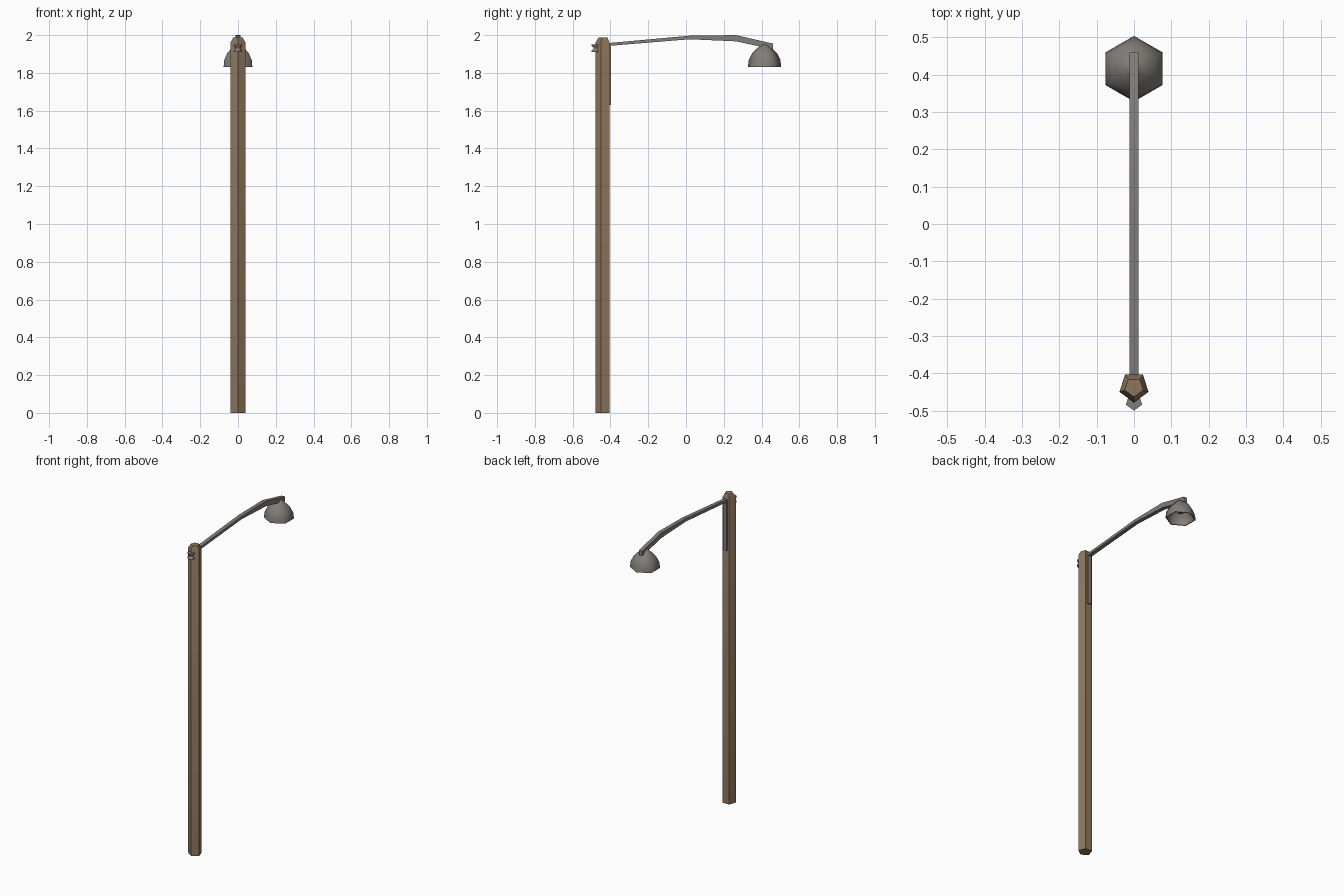
import bpy, bmesh, math

if "Cube" in bpy.data.objects:
    bpy.data.objects.remove(bpy.data.objects["Cube"])


def material(name, rgb):
    m = bpy.data.materials.new(name)
    m.diffuse_color = (*rgb, 1)
    m.use_nodes = True
    m.node_tree.nodes["Principled BSDF"].inputs["Base Color"].default_value = m.diffuse_color
    return m


WOOD = material("brown wood", (0.27, 0.185, 0.11))
METAL = material("grey metal", (0.225, 0.21, 0.19))


def finish(name, bm, mat):
    bmesh.ops.recalc_face_normals(bm, faces=bm.faces)
    me = bpy.data.meshes.new(name)
    bm.to_mesh(me)
    bm.free()
    me.materials.append(mat)
    me.shade_smooth()
    me.set_sharp_from_angle(angle=math.radians(61))
    ob = bpy.data.objects.new(name, me)
    bpy.context.collection.objects.link(ob)
    return ob


def lathe(name, profile, sides, y, mat, closed=False):
    """Stack of regular polygons (radius, z), one corner pointing to -y."""
    bm = bmesh.new()
    rings = []
    for r, z in profile:
        ring = []
        for i in range(sides):
            a = -math.pi / 2 + 2 * math.pi * i / sides
            ring.append(bm.verts.new((r * math.cos(a), y + r * math.sin(a), z)))
        rings.append(ring)
    pairs = list(zip(rings, rings[1:]))
    if closed:
        pairs.append((rings[-1], rings[0]))
    else:
        bm.faces.new(rings[0])
        bm.faces.new(rings[-1])
    for a, b in pairs:
        for i in range(sides):
            j = (i + 1) % sides
            bm.faces.new((a[i], a[j], b[j], b[i]))
    return finish(name, bm, mat)


def strip(name, sections, half, mat):
    """Bar in the yz plane: sections of (y_top, z_top, y_low, z_low)."""
    bm = bmesh.new()
    rings = [[bm.verts.new(c) for c in ((-half, yt, zt), (half, yt, zt),
                                        (half, yl, zl), (-half, yl, zl))]
             for yt, zt, yl, zl in sections]
    bm.faces.new(rings[0])
    bm.faces.new(rings[-1])
    for a, b in zip(rings, rings[1:]):
        for i in range(4):
            j = (i + 1) % 4
            bm.faces.new((a[i], a[j], b[j], b[i]))
    return finish(name, bm, mat)


# five-sided wooden pole with chamfered top
lathe("pole", [(0.041, 0), (0.041, 1.962), (0.026, 1.987)], 5, -0.437, WOOD)

# spool insulator on the front of the pole
lathe("insulator", [(0.023, 1.911), (0.023, 1.919), (0.014, 1.925),
                    (0.014, 1.936), (0.023, 1.942), (0.023, 1.95)],
      5, -0.477, METAL)

# curved arm reaching to the lamp
strip("arm", [(-0.41, 1.958, -0.41, 1.943), (0.02, 1.997, 0.02, 1.978),
              (0.265, 2.0, 0.265, 1.967), (0.46, 1.955, 0.46, 1.925)],
      0.0125, METAL)

# flat conduit running down the back of the pole
strip("conduit", [(-0.41, 1.95, -0.396, 1.95), (-0.41, 1.63, -0.396, 1.63)],
      0.0125, METAL)

# six-sided hollow lamp shade
lathe("lamp_shade", [(0.088, 1.832), (0.084, 1.868), (0.066, 1.904),
                     (0.042, 1.928), (0.018, 1.949), (0.010, 1.952),
                     (0.010, 1.935), (0.036, 1.918), (0.060, 1.895),
                     (0.078, 1.864), (0.082, 1.832)],
      6, 0.416, METAL, closed=True)

# mounting neck and socket inside the shade
lathe("lamp_neck", [(0.012, 1.925), (0.014, 1.956)], 6, 0.416, METAL)
lathe("lamp_socket", [(0.018, 1.872), (0.026, 1.885), (0.024, 1.93)],
      6, 0.416, METAL)
